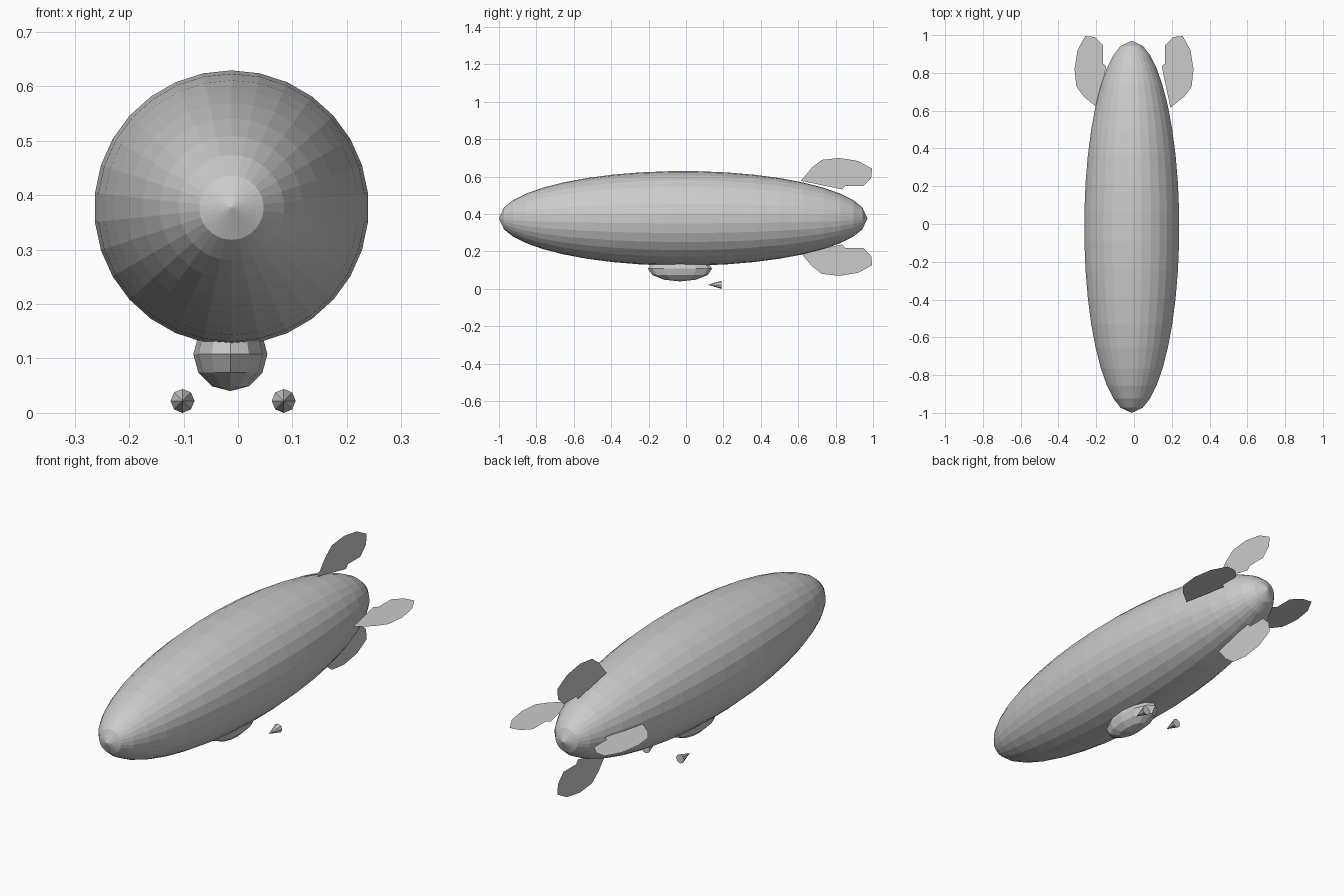
import bpy, bmesh
from math import sin, cos, pi, radians
from mathutils import Matrix, Vector

cube = bpy.data.objects.get("Cube")
if cube:
    bpy.data.objects.remove(cube)

GREY = (0.6, 0.6, 0.6, 1.0)
grey = bpy.data.materials.new("plain grey")
grey.use_nodes = True
grey.diffuse_color = GREY
bsdf = next(n for n in grey.node_tree.nodes if n.type == 'BSDF_PRINCIPLED')
bsdf.inputs["Base Color"].default_value = GREY


def finish(name, bm, location, closed=True):
    if closed:
        bmesh.ops.recalc_face_normals(bm, faces=bm.faces[:])
    mesh = bpy.data.meshes.new(name)
    bm.to_mesh(mesh)
    bm.free()
    mesh.materials.append(grey)
    obj = bpy.data.objects.new(name, mesh)
    obj.location = location
    bpy.context.collection.objects.link(obj)
    return obj


# Envelope: faceted ellipsoid lathed around the y axis, with wider end caps
RADIUS, HALF_LENGTH, SIDES = 0.253, 0.985, 30
bm = bmesh.new()
rings = []
for i in range(18):
    a = radians(13.5 + 9 * i)
    rings.append([bm.verts.new((RADIUS * sin(a) * sin(2 * pi * k / SIDES),
                                -HALF_LENGTH * cos(a),
                                RADIUS * sin(a) * cos(2 * pi * k / SIDES)))
                  for k in range(SIDES)])
nose = bm.verts.new((0, -HALF_LENGTH, 0))
tail = bm.verts.new((0, HALF_LENGTH, 0))
for k in range(SIDES):
    n = (k + 1) % SIDES
    bm.faces.new((nose, rings[0][k], rings[0][n]))
    bm.faces.new((tail, rings[-1][n], rings[-1][k]))
    for a, b in zip(rings, rings[1:]):
        bm.faces.new((a[k], b[k], b[n], a[n]))
finish("envelope", bm, (-0.012, -0.015, 0.377))

# Gondola: low-poly stretched sphere sunk into the underside
bm = bmesh.new()
bmesh.ops.create_uvsphere(bm, u_segments=12, v_segments=6, radius=1)
bmesh.ops.scale(bm, verts=bm.verts, vec=(0.068, 0.171, 0.068))
finish("gondola", bm, (-0.014, -0.032, 0.108))

# Tail fins: four thin sheets around the axis, outline given as (y, radius)
FIN = [(0.615, 0.193), (0.674, 0.265), (0.727, 0.305), (0.82, 0.315),
       (0.92, 0.299), (0.995, 0.258), (0.99, 0.208), (0.947, 0.165),
       (0.85, 0.165), (0.835, 0.147)]
for i, side in enumerate(("top", "left", "bottom", "right")):
    turn = Matrix.Rotation(i * pi / 2, 3, 'Y')
    bm = bmesh.new()
    bm.faces.new([bm.verts.new(turn @ Vector((0, y, r))) for y, r in FIN])
    finish(side + "_fin", bm, (0, 0, 0.385), closed=False)

# Engine cones: eight-sided, points forward
for name, x in (("left_engine_cone", 0.084), ("right_engine_cone", -0.102)):
    bm = bmesh.new()
    bmesh.ops.create_cone(bm, cap_ends=True, segments=8, radius1=0.022,
                          radius2=0, depth=0.074,
                          matrix=Matrix.Rotation(pi / 2, 4, 'X'))
    finish(name, bm, (x, 0.154, 0.022))
